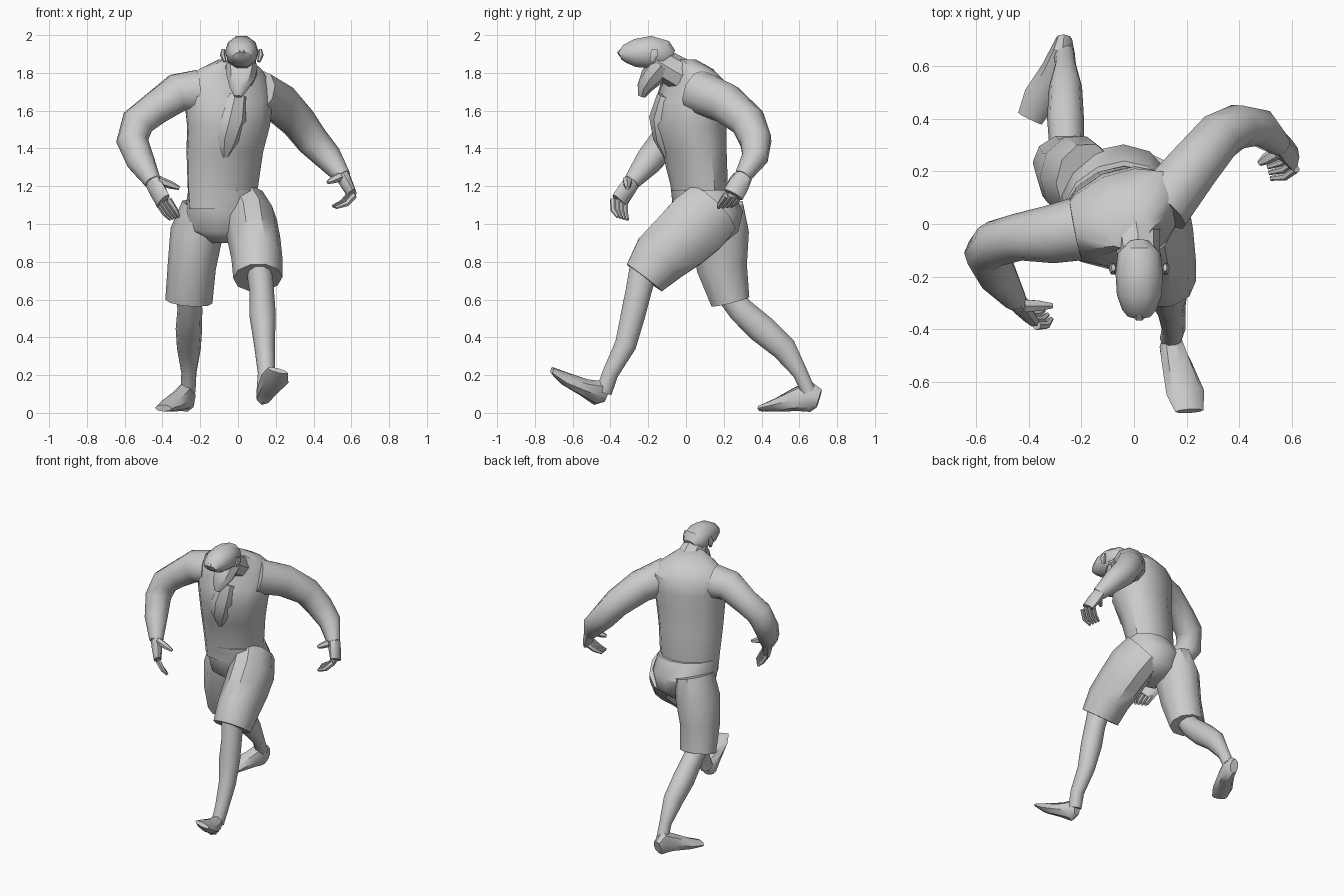
import bpy, bmesh, math
from mathutils import Vector


def finish(bm, name, angle=40):
    bmesh.ops.recalc_face_normals(bm, faces=bm.faces)
    me = bpy.data.meshes.new(name)
    bm.to_mesh(me)
    bm.free()
    ob = bpy.data.objects.new(name, me)
    bpy.context.collection.objects.link(ob)
    bpy.ops.object.select_all(action='DESELECT')
    ob.select_set(True)
    bpy.context.view_layer.objects.active = ob
    bpy.ops.object.shade_smooth_by_angle(angle=math.radians(angle))
    return ob


def tube(name, secs, ref=(1, 0, 0), n=8, level=False):
    """Loft elliptical rings (x, y, z, half width, half depth) along a path."""
    bm = bmesh.new()
    pts = [Vector(s[:3]) for s in secs]
    side, rings = Vector(ref), []
    for i, s in enumerate(secs):
        t = (pts[min(i + 1, len(pts) - 1)] - pts[max(i - 1, 0)]).normalized()
        if level:
            t = Vector((0, 0, 1))
        side = (side - t * side.dot(t)).normalized()
        up = t.cross(side)
        ring = []
        for k in range(n):
            a = 2 * math.pi * k / n
            ring.append(bm.verts.new(pts[i] + side * (s[3] * math.cos(a)) + up * (s[4] * math.sin(a))))
        rings.append(ring)
    for r0, r1 in zip(rings, rings[1:]):
        for k in range(n):
            j = (k + 1) % n
            bm.faces.new((r0[k], r0[j], r1[j], r1[k]))
    bm.faces.new(rings[0])
    bm.faces.new(rings[-1])
    return finish(bm, name)


def hand(name, wrist, knuckle, tip, spread, thumb):
    w, k, t = Vector(wrist), Vector(knuckle), Vector(tip)
    s = Vector(spread).normalized()
    tube(name + "_palm", [(*w, .045, .04), (*w.lerp(k, .5), .055, .034), (*k, .056, .025)], s)
    for i in range(4):
        off = s * (i - 1.5) * .028
        mid = k.lerp(t, .5) + (k - w).normalized() * .015
        tube(f"{name}_finger_{i + 1}", [(*(k + off), .016, .019), (*(mid + off), .015, .016),
                                        (*(t + off * .8), .009, .009)], s, 6)
    a, b = Vector(thumb[0]), Vector(thumb[1])
    tube(name + "_thumb", [(*a, .028, .025), (*a.lerp(b, .6), .022, .02), (*b, .011, .01)], s, 6)


twist = (math.cos(.42), math.sin(.42), 0)

# Torso, turned with the stride
tube("torso", [(-.09, .07, 1.08, .18, .13), (-.08, .07, 1.2, .2, .14), (-.07, .045, 1.38, .215, .16),
               (-.05, .02, 1.52, .23, .185), (-.05, .03, 1.65, .25, .175), (-.06, .045, 1.75, .25, .145),
               (-.04, .02, 1.82, .18, .11), (-.02, -.02, 1.87, .09, .07)], twist, 12, True)
tube("shirt_front_point", [(0, -.12, 1.68, .05, .03), (-.02, -.155, 1.56, .07, .035),
                           (-.05, -.14, 1.45, .06, .03), (-.07, -.1, 1.36, .02, .02)], twist, 6)

# Neck, skull, open jaw and face details
tube("neck", [(0, .01, 1.77, .1, .09), (.015, -.08, 1.82, .085, .085), (.02, -.16, 1.87, .075, .08)])
tube("skull", [(.02, -.075, 1.88, .045, .045), (.02, -.11, 1.895, .082, .08), (.02, -.19, 1.91, .09, .09),
               (.02, -.27, 1.905, .085, .078), (.02, -.325, 1.9, .065, .05), (.02, -.35, 1.89, .045, .022)], n=10)
tube("jaw", [(.02, -.13, 1.84, .085, .07), (.015, -.185, 1.775, .075, .06),
             (.005, -.22, 1.72, .05, .04), (0, -.235, 1.675, .022, .02)])
tube("nose", [(.02, -.325, 1.935, .012, .01), (.02, -.355, 1.905, .022, .014), (.02, -.345, 1.89, .02, .008)], n=6)
for sx, label in ((-1, "left"), (1, "right")):
    x = .02 + sx * .09
    tube("ear_" + label, [(x, -.18, 1.86, .01, .014), (x + sx * .012, -.17, 1.895, .014, .024),
                          (x + sx * .008, -.165, 1.925, .008, .015)], n=6)

# Arms
tube("forward_arm", [(-.22, -.02, 1.7, .12, .12), (-.32, -.04, 1.695, .11, .105), (-.44, -.05, 1.61, .09, .09),
                     (-.53, -.075, 1.54, .088, .09), (-.56, -.11, 1.44, .085, .085),
                     (-.515, -.2, 1.33, .075, .075), (-.45, -.29, 1.22, .045, .045)], (0, 1, 0), 10)
tube("back_arm", [(.1, .06, 1.7, .12, .12), (.22, .21, 1.64, .11, .105), (.32, .33, 1.54, .095, .095),
                  (.395, .37, 1.44, .088, .085), (.48, .365, 1.35, .075, .07),
                  (.555, .3, 1.25, .045, .045)], (0, 0, 1), 10)
hand("forward_hand", (-.455, -.28, 1.23), (-.395, -.355, 1.12), (-.335, -.335, 1.03), (.6, -.7, .2),
     ((-.42, -.31, 1.23), (-.31, -.31, 1.19)))
hand("back_hand", (.55, .31, 1.26), (.605, .25, 1.155), (.51, .205, 1.09), (.25, -1, -.1),
     ((.54, .27, 1.25), (.475, .23, 1.22)))

# Shorts
tube("shorts_seat", [(-.06, .12, .9, .1, .08), (-.07, .12, .96, .19, .15), (-.075, .12, 1.07, .215, .175),
                     (-.075, .08, 1.18, .2, .15)], twist, 12, True)
tube("shorts_front_leg", [(.03, .14, 1.08, .13, .17), (.07, .06, 1, .14, .185), (.085, -.03, .915, .14, .175),
                          (.1, -.14, .82, .135, .158), (.105, -.22, .715, .13, .123)], n=10)
tube("shorts_back_leg", [(-.18, .16, 1.09, .12, .15), (-.22, .18, .95, .14, .16), (-.245, .19, .77, .128, .14),
                         (-.26, .235, .59, .125, .108)], n=10)

# Bare legs
tube("front_leg", [(.11, -.22, .78, .07, .08), (.125, -.25, .65, .065, .072), (.13, -.28, .52, .07, .068),
                   (.14, -.32, .36, .055, .06), (.15, -.4, .21, .045, .045), (.14, -.435, .11, .042, .045)], n=10)
tube("back_leg", [(-.26, .2, .66, .068, .065), (-.255, .29, .545, .066, .072), (-.26, .4, .445, .07, .08),
                  (-.26, .52, .34, .063, .07), (-.26, .605, .21, .04, .042), (-.265, .65, .11, .04, .04)], n=10)

# Feet: front one heel-down with toes raised, back one flat
tube("front_foot", [(.135, -.42, .09, .025, .035), (.14, -.46, .105, .045, .07), (.165, -.54, .135, .06, .048),
                    (.195, -.64, .18, .075, .035), (.21, -.71, .225, .055, .014)], (1, 0, -.25))
tube("back_foot", [(-.265, .705, .075, .03, .05), (-.27, .655, .09, .048, .085), (-.3, .58, .07, .055, .062),
                   (-.355, .48, .042, .065, .036), (-.395, .4, .025, .05, .018)])
